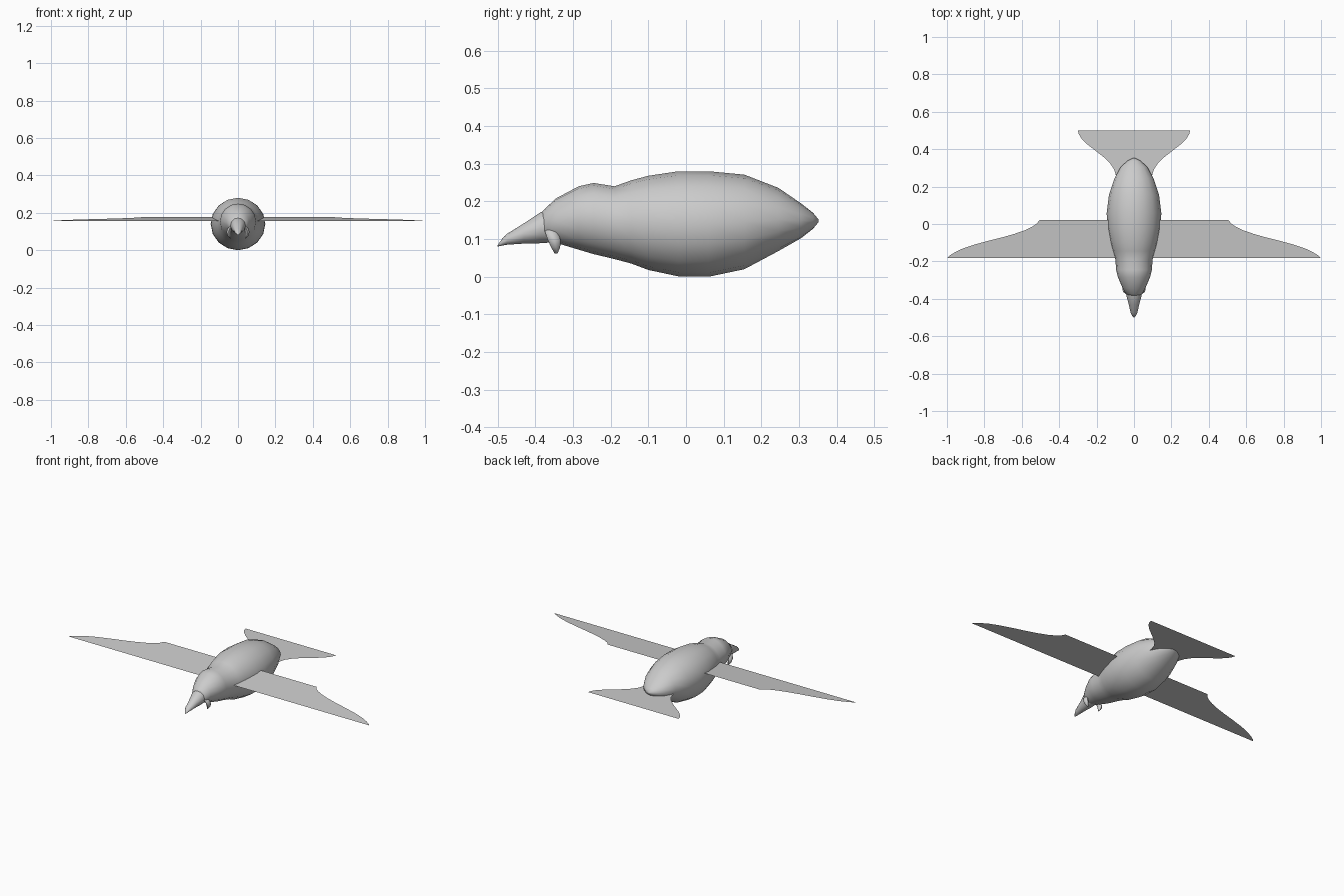
import bpy, bmesh, math

if "Cube" in bpy.data.objects:
    bpy.data.objects.remove(bpy.data.objects["Cube"])

def finish(name, bm, smooth=True):
    me = bpy.data.meshes.new(name)
    bm.to_mesh(me)
    bm.free()
    ob = bpy.data.objects.new(name, me)
    bpy.context.collection.objects.link(ob)
    if smooth:
        bpy.ops.object.select_all(action='DESELECT')
        ob.select_set(True)
        bpy.context.view_layer.objects.active = ob
        bpy.ops.object.shade_smooth_by_angle(angle=math.radians(50))
    return ob

def loft(name, stations, n=16):
    """Elliptical rings along y: (y, bottom z, top z, half width)."""
    bm = bmesh.new()
    rings = []
    for y, z0, z1, w in stations:
        c, h = (z0 + z1) / 2, (z1 - z0) / 2
        rings.append([bm.verts.new((w * math.sin(2 * math.pi * i / n), y,
                                    c + h * math.cos(2 * math.pi * i / n))) for i in range(n)])
    for a, b in zip(rings, rings[1:]):
        for i in range(n):
            j = (i + 1) % n
            bm.faces.new((a[i], a[j], b[j], b[i]))
    bm.faces.new(rings[0])
    bm.faces.new(rings[-1])
    bmesh.ops.recalc_face_normals(bm, faces=bm.faces)
    return finish(name, bm)

def sheet(name, half, height):
    """Thin feather sheet from a half outline mirrored over x."""
    bm = bmesh.new()
    pts = half + [(-x, y) for x, y in reversed(half)]
    bm.faces.new([bm.verts.new((x, y, height(y))) for x, y in pts])
    bm.normal_update()
    for f in bm.faces:
        if f.normal.z < 0:
            f.normal_flip()
    bmesh.ops.triangulate(bm, faces=bm.faces[:])
    return finish(name, bm, False)

# Head and body
loft("body", [
    (-0.383, 0.125, 0.172, 0.022), (-0.375, 0.098, 0.18, 0.043), (-0.345, 0.09, 0.208, 0.06),
    (-0.285, 0.072, 0.24, 0.086), (-0.245, 0.06, 0.249, 0.096), (-0.19, 0.047, 0.24, 0.099),
    (-0.145, 0.035, 0.256, 0.114), (-0.1, 0.018, 0.268, 0.127), (-0.02, 0.001, 0.28, 0.144),
    (0.06, 0.0, 0.28, 0.146), (0.155, 0.02, 0.271, 0.134), (0.245, 0.068, 0.236, 0.104),
    (0.305, 0.102, 0.195, 0.071), (0.337, 0.127, 0.17, 0.036), (0.352, 0.145, 0.152, 0.006)])

# Beak
loft("beak", [
    (-0.5, 0.08, 0.084, 0.003), (-0.487, 0.083, 0.102, 0.012), (-0.475, 0.085, 0.114, 0.018),
    (-0.43, 0.088, 0.142, 0.028), (-0.385, 0.089, 0.172, 0.04), (-0.345, 0.092, 0.18, 0.042)], 12)

# Wings: straight leading edge, notched and swept trailing edge
sheet("wings", [
    (0.0, 0.022), (0.505, 0.022), (0.52, 0.002), (0.545, -0.015), (0.585, -0.034),
    (0.64, -0.053), (0.7, -0.07), (0.78, -0.09), (0.86, -0.112), (0.92, -0.133),
    (0.96, -0.153), (0.985, -0.168), (1.0, -0.182), (0.0, -0.182)],
    lambda y: 0.156 + (y + 0.182) * 0.108)

# Fanned tail
sheet("tail", [
    (0.0, 0.5), (0.3, 0.5), (0.295, 0.48), (0.28, 0.456), (0.25, 0.426), (0.21, 0.395),
    (0.165, 0.36), (0.13, 0.327), (0.108, 0.295), (0.098, 0.265), (0.095, 0.24), (0.0, 0.24)],
    lambda y: 0.13)

# Wattles hanging at each side of the beak base
for side, label in ((-1, "left"), (1, "right")):
    bm = bmesh.new()
    rings = []
    for x, y, z, rx, ry in [(0.03, -0.36, 0.132, 0.006, 0.012), (0.043, -0.357, 0.118, 0.011, 0.017),
                            (0.05, -0.35, 0.098, 0.012, 0.017), (0.047, -0.346, 0.078, 0.009, 0.012),
                            (0.039, -0.345, 0.062, 0.003, 0.004)]:
        rings.append([bm.verts.new((side * (x + rx * math.cos(i * math.pi / 4)),
                                    y + ry * math.sin(i * math.pi / 4), z)) for i in range(8)])
    for a, b in zip(rings, rings[1:]):
        for i in range(8):
            j = (i + 1) % 8
            bm.faces.new((a[i], a[j], b[j], b[i]))
    bm.faces.new(rings[0])
    bm.faces.new(rings[-1])
    bmesh.ops.recalc_face_normals(bm, faces=bm.faces)
    finish(label + "_wattle", bm)
